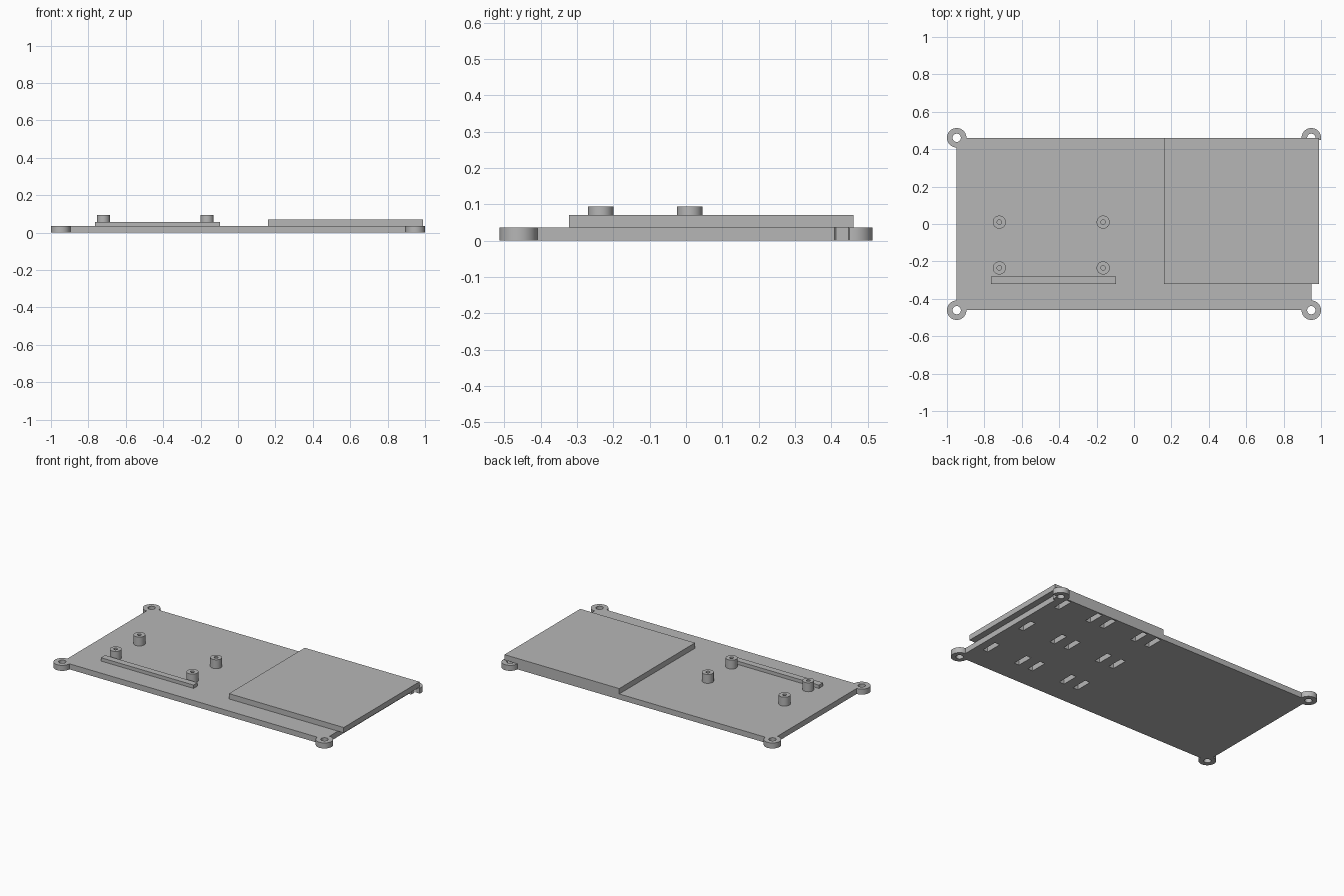
import bpy
import math

cube = bpy.data.objects.get("Cube")
if cube:
    bpy.data.objects.remove(cube, do_unlink=True)

# One flat grey for the whole part
grey = bpy.data.materials.new("plain grey")
grey.use_nodes = True
colour = (0.47, 0.47, 0.47, 1)
grey.diffuse_color = colour
grey.node_tree.nodes["Principled BSDF"].inputs["Base Color"].default_value = colour

BASE_TOP = 0.036


def box(name, x0, x1, y0, y1, z0, z1):
    bpy.ops.mesh.primitive_cube_add(size=1, location=((x0 + x1) / 2, (y0 + y1) / 2, (z0 + z1) / 2))
    ob = bpy.context.object
    ob.name = name
    ob.scale = (x1 - x0, y1 - y0, z1 - z0)
    bpy.ops.object.transform_apply(location=False, rotation=False, scale=True)
    ob.data.materials.append(grey)
    return ob


def cylinder(name, x, y, radius, z0, z1):
    bpy.ops.mesh.primitive_cylinder_add(vertices=48, radius=radius, depth=z1 - z0,
                                        location=(x, y, (z0 + z1) / 2))
    ob = bpy.context.object
    ob.name = name
    ob.data.materials.append(grey)
    return ob


def combine(target, tool, operation):
    """Apply a boolean and remove the tool object."""
    mod = target.modifiers.new(operation.lower(), 'BOOLEAN')
    mod.operation = operation
    mod.solver = 'EXACT'
    mod.object = tool
    bpy.ops.object.select_all(action='DESELECT')
    bpy.context.view_layer.objects.active = target
    target.select_set(True)
    bpy.ops.object.modifier_apply(modifier=mod.name)
    bpy.data.objects.remove(tool, do_unlink=True)


def smooth(ob):
    bpy.ops.object.select_all(action='DESELECT')
    bpy.context.view_layer.objects.active = ob
    ob.select_set(True)
    bpy.ops.object.shade_smooth_by_angle(angle=math.radians(30))


# Base plate with a drilled round ear at each corner
base = box("base_plate", -0.948, 0.948, -0.461, 0.461, 0, BASE_TOP)
corners = [(sx * 0.948, sy * 0.461) for sx in (-1, 1) for sy in (-1, 1)]
for x, y in corners:
    combine(base, cylinder("ear", x, y, 0.052, 0, BASE_TOP), 'UNION')
for x, y in corners:
    combine(base, cylinder("ear_hole", x, y, 0.022, -0.02, 0.06), 'DIFFERENCE')

# Strap slots in pairs beneath the raised pad
for column in range(3):
    for gap in (0, 0.105):
        x = 0.17 + column * 0.345 + gap
        for row in range(3):
            y = -0.31 + row * 0.325
            slot = box("slot", x, x + 0.036, y, y + 0.11, -0.02, 0.06)
            combine(base, slot, 'DIFFERENCE')
smooth(base)

# Raised pad, overhanging the left end
box("raised_pad", 0.16, 0.99, -0.322, 0.461, BASE_TOP, 0.071)

# Low rail in front of the standoffs
box("support_rail", -0.765, -0.096, -0.322, -0.28, BASE_TOP, 0.058)

# Four standoffs with screw holes
for x in (-0.72, -0.165):
    for y in (-0.235, 0.01):
        post = cylinder("standoff", x, y, 0.035, BASE_TOP, 0.094)
        combine(post, cylinder("screw_hole", x, y, 0.012, 0.02, 0.12), 'DIFFERENCE')
        smooth(post)
